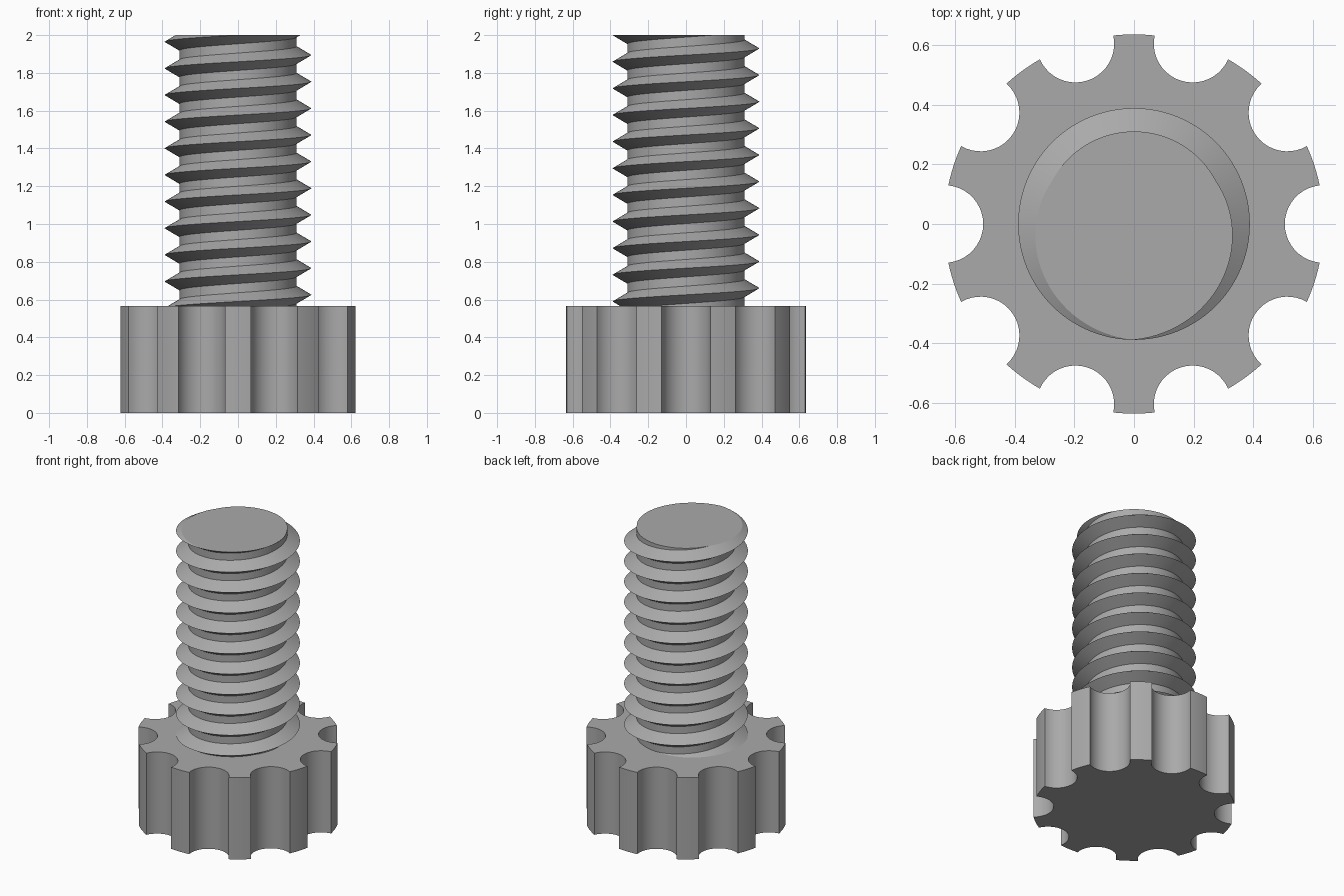
import bpy
import bmesh
from math import asin, cos, sin, pi, radians

if "Cube" in bpy.data.objects:
    bpy.data.objects.remove(bpy.data.objects["Cube"], do_unlink=True)

HEAD_R, HEAD_H = 0.635, 0.565            # knob head
SCALLOPS, SCALLOP_R = 10, 0.13           # finger grips
ROOT_R, CREST_R = 0.31, 0.388            # thread radii
PITCH, HALF_BASE, TOP = 0.141, 0.046, 2.0
START = -radians(90)                     # direction where a crest meets the top

steel = bpy.data.materials.new("grey_steel")
steel.use_nodes = True
GREY = (0.4, 0.4, 0.4, 1)
steel.diffuse_color = GREY
steel.node_tree.nodes["Principled BSDF"].inputs["Base Color"].default_value = GREY


def finish(bm, name):
    """Turn a bmesh into a smooth-shaded object with sharp edges kept."""
    bmesh.ops.recalc_face_normals(bm, faces=bm.faces[:])
    mesh = bpy.data.meshes.new(name)
    bm.to_mesh(mesh)
    bm.free()
    mesh.materials.append(steel)
    obj = bpy.data.objects.new(name, mesh)
    bpy.context.collection.objects.link(obj)
    bpy.ops.object.select_all(action="DESELECT")
    obj.select_set(True)
    bpy.context.view_layer.objects.active = obj
    bpy.ops.object.shade_smooth_by_angle(angle=radians(30))
    return obj


def scalloped_outline(arc_steps=20, land_steps=6):
    """Closed outline: a round cut, then a strip of the outer circle, repeated."""
    half = 2 * asin(SCALLOP_R / (2 * HEAD_R))
    step = 2 * pi / SCALLOPS
    sweep = pi / 2 - half / 2
    points = []
    for k in range(SCALLOPS):
        mid = k * step
        for i in range(arc_steps):
            a = mid + pi + sweep * (1 - 2 * i / arc_steps)
            points.append((HEAD_R * cos(mid) + SCALLOP_R * cos(a),
                           HEAD_R * sin(mid) + SCALLOP_R * sin(a)))
        for i in range(land_steps):
            a = mid + half + (step - 2 * half) * i / land_steps
            points.append((HEAD_R * cos(a), HEAD_R * sin(a)))
    return points


# Scalloped head
bm = bmesh.new()
base = bm.faces.new([bm.verts.new((x, y, 0)) for x, y in scalloped_outline()])
top = bmesh.ops.extrude_face_region(bm, geom=[base], use_keep_orig=True)
bmesh.ops.translate(bm, vec=(0, 0, HEAD_H),
                    verts=[g for g in top["geom"] if isinstance(g, bmesh.types.BMVert)])
finish(bm, "knob_head")

# Threaded shaft: a V profile swept up a helix
SEGMENTS, TURNS = 96, 14
bm = bmesh.new()
columns = []
for s in range(SEGMENTS + 1):
    a = START + 2 * pi * s / SEGMENTS
    column = []
    for k in range(TURNS):
        crest = TOP + PITCH * (k - TURNS + 2 + s / SEGMENTS)
        for r, dz in ((ROOT_R, -HALF_BASE), (CREST_R, 0), (ROOT_R, HALF_BASE)):
            column.append(bm.verts.new((r * cos(a), r * sin(a), crest + dz)))
    columns.append(column)
for left, right in zip(columns, columns[1:]):
    for i in range(len(left) - 1):
        bm.faces.new((left[i], right[i], right[i + 1], left[i + 1]))
bmesh.ops.remove_doubles(bm, verts=bm.verts[:], dist=0.0001)

# Trim both ends flat and cap them
for z, direction in ((TOP, 1), (HEAD_H - 0.05, -1)):
    bmesh.ops.bisect_plane(bm, geom=bm.verts[:] + bm.edges[:] + bm.faces[:],
                           dist=0.00001, plane_co=(0, 0, z),
                           plane_no=(0, 0, direction), clear_outer=True)
bmesh.ops.holes_fill(bm, edges=[e for e in bm.edges if e.is_boundary], sides=0)
finish(bm, "threaded_shaft")
